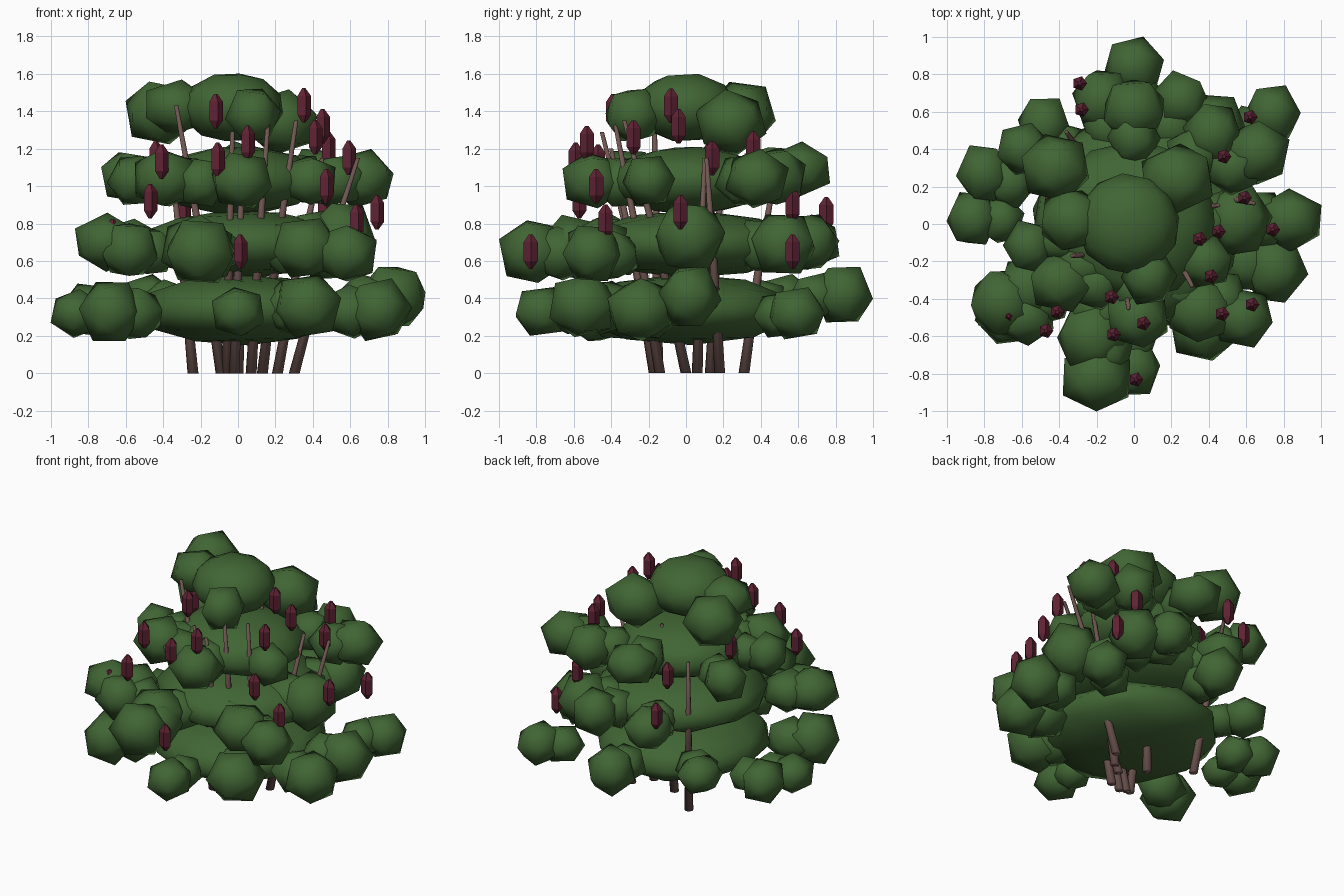
import bpy, bmesh, math, random
from mathutils import Vector, Euler

random.seed(4)


def material(name, rgb):
    m = bpy.data.materials.new(name)
    m.diffuse_color = (*rgb, 1)
    return m


GREEN = material("leaf green", (0.052, 0.130, 0.034))
RED = material("bud red", (0.115, 0.016, 0.033))
BROWN = material("stem brown", (0.16, 0.093, 0.083))


def finish(bm, name, mat, smooth):
    me = bpy.data.meshes.new(name)
    for f in bm.faces:
        f.smooth = smooth
    bm.to_mesh(me)
    bm.free()
    me.materials.append(mat)
    ob = bpy.data.objects.new(name, me)
    bpy.context.collection.objects.link(ob)
    return ob


def ball(bm, centre, rx, ry, rz, sub):
    # low-poly ball in a random turn, stretched to exact half sizes
    vs = bmesh.ops.create_icosphere(bm, subdivisions=sub, radius=1)["verts"]
    rot = Euler([random.uniform(0, 6.28) for _ in range(3)]).to_matrix()
    pts = [rot @ v.co for v in vs]
    lo = [min(p[i] for p in pts) for i in range(3)]
    hi = [max(p[i] for p in pts) for i in range(3)]
    for v, p in zip(vs, pts):
        q = [2 * (p[i] - lo[i]) / (hi[i] - lo[i]) - 1 for i in range(3)]
        v.co = Vector(centre) + Vector((q[0] * rx, q[1] * ry, q[2] * rz))


# wide foliage core of each tier: centre x, y, z, half width, half height
CORES = [(0.02, 0.0, 0.34, 0.56, 0.19), (0.02, 0.02, 0.69, 0.56, 0.18),
         (0.0, 0.02, 1.03, 0.43, 0.18), (-0.03, 0.0, 1.42, 0.27, 0.18)]
for i, (x, y, z, r, h) in enumerate(CORES):
    bm = bmesh.new()
    ball(bm, (x, y, z), r, r, h, 2)
    finish(bm, f"foliage_core_{i + 1}", GREEN, True)

# leaf clumps around each tier: x, y, z, radius
CLUMPS = [
    [(-.86, .03, .32, .14), (-.80, .27, .34, .15), (-.48, .53, .40, .14),
     (-.68, -.47, .33, .17), (0, -.77, .33, .14), (.37, -.55, .36, .18),
     (.75, -.24, .34, .18), (.83, .02, .41, .17), (.74, .59, .32, .15),
     (0, .84, .42, .16)],
    [(-.70, -.42, .70, .17), (-.58, -.50, .66, .15), (-.20, -.82, .65, .18),
     (-.22, -.60, .67, .19), (.36, -.46, .67, .17), (.58, -.50, .64, .16),
     (.55, .02, .73, .19), (.43, .52, .69, .17), (.25, .66, .70, .16),
     (-.17, .66, .70, .16)],
    [(-.59, .40, 1.05, .14), (-.56, -.12, 1.03, .14), (-.39, -.31, 1.04, .16),
     (-.20, -.32, 1.02, .14), (.02, -.50, 1.03, .16),
     (.66, .38, 1.04, .17), (.38, -.20, 1.03, .14), (.42, .48, 1.05, .16),
     (0, .61, 1.09, .16)],
    [(-.42, .30, 1.39, .18), (-.33, .02, 1.42, .16), (.23, .24, 1.34, .19),
     (.08, -.28, 1.38, .15)],
]
for i, tier in enumerate(CLUMPS):
    for j, (x, y, z, r) in enumerate(tier):
        bm = bmesh.new()
        ball(bm, (x, y, z), r, r, r * .93, 1)
        # smaller inner lump joining the clump to its core
        if i < 3:
            n = 1 - .15 / math.hypot(x, y)
            ball(bm, (x * n, y * n, z - .01), r * .9, r * .9, r * .8, 1)
        finish(bm, f"leaf_clump_{i + 1}_{j + 1}", GREEN, True)


def tube(name, rings_at, sides, mat, smooth):
    # closed skin through level rings given as x, y, z, radius
    bm = bmesh.new()
    rings = []
    for x, y, z, r in rings_at:
        rings.append([bm.verts.new((x + r * math.cos(a), y + r * math.sin(a), z))
                      for a in (2 * math.pi * s / sides for s in range(sides))])
    for a, b in zip(rings, rings[1:]):
        for s in range(sides):
            t = (s + 1) % sides
            bm.faces.new((a[s], a[t], b[t], b[s]))
    bm.faces.new(rings[0][::-1])
    bm.faces.new(rings[-1])
    finish(bm, name, mat, smooth)


# stems: foot x, y then tip x, y, z
STEMS = [(-.24, .31, -.36, .49, 1.15), (-.09, -.15, -.33, -.17, 1.43),
         (-.06, -.15, -.03, -.45, 1.29),
         (-.02, -.17, .03, -.40, 1.20), (.00, .13, .05, .20, 1.20),
         (.07, -.14, .16, -.38, 1.34), (.13, .00, .31, -.33, 1.35),
         (.21, .06, .45, .10, 1.15), (.30, .18, .64, .11, 1.15)]
for i, (x, y, tx, ty, tz) in enumerate(STEMS):
    tube(f"stem_{i + 1}",
         [(x, y, 0, .029),
          (x + (tx - x) * .45, y + (ty - y) * .45, tz * .5, .021),
          (tx, ty, tz, .011)], 8, BROWN, True)

# flower buds: five-sided spindles standing upright
BUDS = [(-.12, -.39, 1.40), (.35, -.08, 1.43), (.45, -.04, 1.32), (.41, -.28, 1.26),
        (.05, -.53, 1.23), (-.11, -.59, 1.14), (-.41, -.47, 1.13), (-.47, -.57, .92),
        (-.67, -.49, .73), (.01, -.83, .65), (.47, -.48, 1.0), (.63, -.43, .81),
        (.74, -.03, .86), (.59, .14, 1.15), (.48, .36, 1.20), (.46, .57, .90),
        (-.29, .75, .85), (-.28, .61, 1.08), (-.44, .13, 1.15), (.62, .57, .65)]
for i, (x, y, z) in enumerate(BUDS):
    tube(f"flower_bud_{i + 1}",
         [(x, y, z + h, r) for h, r in
          ((-.092, .010), (-.05, .040), (.05, .040), (.092, .010))], 5, RED, False)
